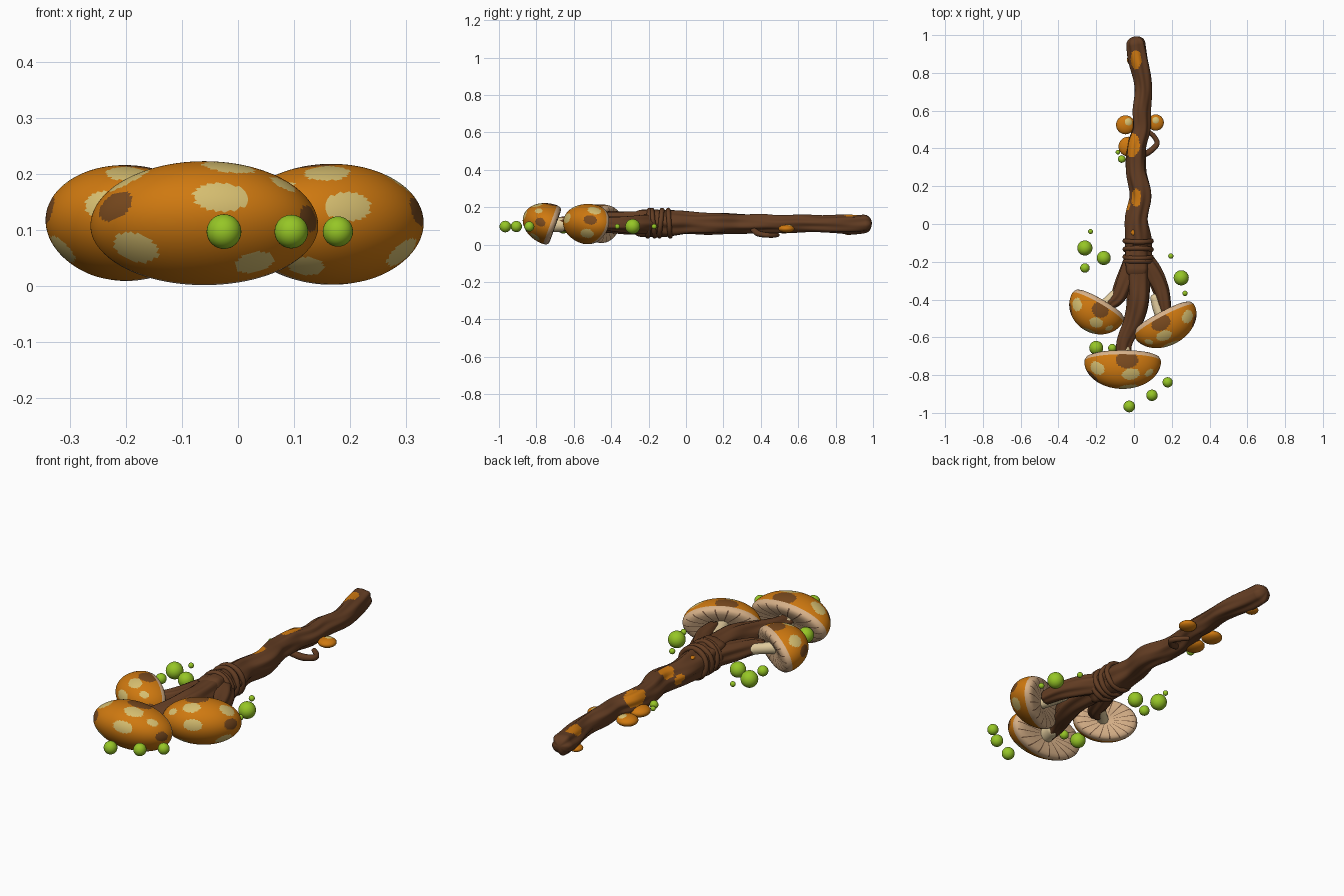
import bpy, bmesh, math
from mathutils import Vector

if "Cube" in bpy.data.objects:
    bpy.data.objects.remove(bpy.data.objects["Cube"])

def srgb(name, r, g, b):
    m = bpy.data.materials.new(name)
    m.diffuse_color = [((c / 255 + .055) / 1.055) ** 2.4 for c in (r, g, b)] + [1]
    m.use_nodes = True
    m.node_tree.nodes["Principled BSDF"].inputs["Base Color"].default_value = m.diffuse_color
    return m

BARK = srgb("bark brown", 99, 61, 35)
ORANGE = srgb("cap orange", 207, 121, 16)
PALE = srgb("pale yellow spot", 214, 190, 112)
BROWN = srgb("cap brown patch", 122, 74, 30)
GILL = srgb("gill tan", 214, 176, 136)
LINE = srgb("dark gill line", 112, 82, 60)
STEM = srgb("stem cream", 226, 204, 158)
GREEN = srgb("spore green", 150, 198, 38)

def finish(name, bm, mats):
    bmesh.ops.recalc_face_normals(bm, faces=bm.faces)
    for f in bm.faces:
        f.smooth = True
    me = bpy.data.meshes.new(name)
    bm.to_mesh(me)
    bm.free()
    ob = bpy.data.objects.new(name, me)
    for m in mats:
        me.materials.append(m)
    bpy.context.collection.objects.link(ob)
    return ob

def spline(pts, t):
    # Catmull-Rom through 4-component points (x, y, z, radius)
    n = len(pts) - 1
    i = min(int(t * n), n - 1)
    f = t * n - i
    p = [Vector(pts[max(0, min(n, i + k))]) for k in (-1, 0, 1, 2)]
    return .5 * (2 * p[1] + (p[2] - p[0]) * f + (2 * p[0] - 5 * p[1] + 4 * p[2] - p[3]) * f * f
                 + (3 * p[1] - p[0] - 3 * p[2] + p[3]) * f ** 3)

def tube(name, pts, mats, steps=60, seg=40, ridge=.07, patches=()):
    bm = bmesh.new()
    samples = [spline(pts, i / steps) for i in range(steps + 1)]
    centres = [s.to_3d() for s in samples]
    rings = []
    def ring(c, t, r, s):
        side = t.cross(Vector((0, 0, 1))).normalized()
        up = side.cross(t)
        out = []
        for k in range(seg):
            a = 2 * math.pi * k / seg
            w = 1 + ridge * (math.sin(5 * a + 9 * s) + .6 * math.sin(8 * a - 7 * s + 1)
                             + .4 * math.sin(30 * s + a))
            out.append(bm.verts.new(c + (side * math.cos(a) + up * math.sin(a)) * r * w))
        rings.append(out)
    # rounded ends are added as shrinking rings beyond the path
    for i, c in enumerate(centres):
        t = (centres[min(i + 1, steps)] - centres[max(i - 1, 0)]).normalized()
        r, s = samples[i].w, c.y
        if i == 0:
            for a in (80, 60, 40, 20):
                ring(c - t * r * .8 * math.sin(math.radians(a)), t, r * math.cos(math.radians(a)), s)
        ring(c, t, r, s)
        if i == steps:
            for a in (20, 40, 60, 80):
                ring(c + t * r * .8 * math.sin(math.radians(a)), t, r * math.cos(math.radians(a)), s)
    for A, B in zip(rings, rings[1:]):
        for k in range(seg):
            bm.faces.new((A[k], A[(k + 1) % seg], B[(k + 1) % seg], B[k]))
    bm.faces.new(rings[0])
    bm.faces.new(rings[-1])
    # painted lichen patches
    for f in bm.faces:
        c = f.calc_center_median()
        for x, y, z, rx, ry in patches:
            if ((c.x - x) / rx) ** 2 + ((c.y - y) / ry) ** 2 + ((c.z - z) / .05) ** 2 < 1:
                f.material_index = 1
    return finish(name, bm, mats)

# Spots: (u, v, radius, material index) on the unit dome seen from its tip
SPOTS = [(.22, .7, .24, 1), (.15, .02, .25, 1), (-.68, .6, .25, 1), (-.62, -.62, .25, 1),
         (.45, -.82, .2, 1), (.7, .45, .15, 1), (-.8, .05, .24, 2), (.93, -.05, .2, 2), (.12, .97, .3, 2)]

def cap(name, centre, azim, tilt, rx, rz, h, spots, bulge=.03, seg=144, rows=36):
    a, t = math.radians(azim), math.radians(tilt)
    z = Vector((0, 0, 1))
    d = Vector((math.sin(a), -math.cos(a), 0))
    U = Vector((math.cos(a), math.sin(a), 0))
    W = d * math.cos(t) + z * math.sin(t)
    V = z * math.cos(t) - d * math.sin(t)
    # profile of (radius, height): gilled underside, lip, then dome
    under = [(.1, -bulge * .5), (.25, -bulge * .6), (.5, -bulge * .85), (.75, -bulge), (.88, -bulge * .92),
             (.95, -bulge * .7), (.985, -bulge * .35)]
    dome = [(math.cos(b), h * math.sin(b)) for b in (i / rows * math.pi / 2 for i in range(rows))]
    prof = under + dome
    bm = bmesh.new()
    rings = [[bm.verts.new(Vector(centre) + U * rx * r * math.cos(2 * math.pi * k / seg)
              + V * rz * r * math.sin(2 * math.pi * k / seg) + W * w) for k in range(seg)] for r, w in prof]
    tip = bm.verts.new(Vector(centre) + W * h)
    base = bm.verts.new(Vector(centre) - W * bulge * .4)
    for j in range(len(prof)):
        for k in range(seg):
            k2 = (k + 1) % seg
            if j + 1 < len(prof):
                f = bm.faces.new((rings[j][k], rings[j][k2], rings[j + 1][k2], rings[j + 1][k]))
            else:
                f = bm.faces.new((rings[j][k], rings[j][k2], tip))
            if j < len(under):
                f.material_index = 4 if k % 8 == 0 and 0 < j < 5 else 3
                continue
            q = f.calc_center_median() - Vector(centre)
            n = Vector((q.dot(U) / rx, q.dot(V) / rz, q.dot(W) / h))
            for u, v, r, m in spots:
                s = Vector((u, v, math.sqrt(max(0, 1 - u * u - v * v))))
                if (n - s).length < r:
                    f.material_index = m
                    break
    for k in range(seg):
        bm.faces.new((rings[0][k], base, rings[0][(k + 1) % seg])).material_index = 3
    return finish(name, bm, [ORANGE, PALE, BROWN, GILL, LINE])

def ball(name, loc, r, mat, flat=1.0):
    bm = bmesh.new()
    bmesh.ops.create_uvsphere(bm, u_segments=32, v_segments=16, radius=r)
    for v in bm.verts:
        v.co.z *= flat
        v.co += Vector(loc)
    return finish(name, bm, [mat])

# Gnarled shaft
tube("shaft", [(.01, .955, .115, .048), (.025, .87, .108, .05), (.05, .72, .11, .044), (.038, .6, .112, .047),
               (.04, .5, .112, .046), (.012, .4, .113, .05), (.012, .28, .113, .052), (.036, .15, .113, .056),
               (.015, .02, .113, .058), (.02, -.1, .113, .068), (.02, -.24, .117, .07)],
     [BARK, ORANGE], steps=150, patches=[(-.015, .42, .155, .045, .065), (.01, .14, .165, .03, .045),
                                         (.01, .87, .155, .03, .05), (-.045, .1, .11, .03, .035)])
# Three branches
tube("middle_branch", [(.02, -.18, .12, .06), (.025, -.38, .12, .058), (-.005, -.52, .115, .05),
                       (-.05, -.63, .11, .04), (-.06, -.72, .107, .036)], [BARK])
tube("left_branch", [(0, -.18, .11, .05), (-.04, -.28, .11, .048), (-.08, -.38, .11, .04),
                     (-.12, -.42, .11, .032)], [BARK])
tube("right_branch", [(.04, -.18, .11, .05), (.1, -.26, .11, .048), (.145, -.35, .11, .042),
                      (.163, -.45, .11, .034)], [BARK])
# Pale stems joining branches to caps
tube("left_stem", [(-.1, -.375, .11, .028), (-.14, -.41, .11, .026), (-.18, -.45, .11, .03)], [STEM], 12, 24, 0)
tube("right_stem", [(.112, -.39, .11, .026), (.125, -.44, .11, .028), (.15, -.5, .11, .032)], [STEM], 12, 24, 0)
tube("middle_stem", [(-.05, -.66, .107, .038), (-.06, -.75, .107, .042)], [STEM], 12, 24, 0)

# Large mushroom caps
mirror = [(-u, v, r, m) for u, v, r, m in SPOTS]
cap("middle_cap", (-.06, -.727, .107), 0, 20, .203, .11, .15, SPOTS)
cap("left_cap", (-.192, -.442, .11), -30, 14, .155, .103, .14, SPOTS)
cap("right_cap", (.16, -.512, .108), 28, 14, .18, .108, .135, mirror)

# Binding rings below the fork
for i, (y, rot) in enumerate([(-.09, 4), (-.135, -6), (-.175, 6), (-.2, -3)]):
    bpy.ops.mesh.primitive_torus_add(location=(.022, y, .115), rotation=(math.radians(90 + rot), math.radians(rot), 0),
                                     major_radius=.07, minor_radius=.013, major_segments=40, minor_segments=12)
    ob = bpy.context.object
    ob.name = "binding_ring_%d" % (i + 1)
    ob.data.materials.append(BARK)
    bpy.ops.object.shade_smooth()

# Side twig curling out of the shaft
tube("twig", [(.04, .36, .08, .016), (.085, .385, .06, .016), (.122, .425, .052, .014), (.105, .465, .05, .013),
              (.075, .49, .052, .011)], [BARK], 30, 16, .03)

# Small shelf mushrooms on the shaft
for i, (x, y, z, r) in enumerate([(-.045, .525, .085, .05), (.115, .537, .085, .043), (-.03, .41, .085, .052),
                                  (-.005, .87, .068, .032), (0, -.045, .165, .016)]):
    ball("small_cap_%d" % (i + 1), (x, y, z), r, ORANGE, .5)
ball("small_cap_spot_1", (-.035, .535, .0925), .029, PALE, .65)
ball("small_cap_spot_2", (.115, .545, .0925), .025, PALE, .65)

# Floating green spores
SPORES = [(-.26, -.127, .04), (-.16, -.18, .037), (-.26, -.233, .025), (-.23, -.04, .013), (.195, -.17, .014),
          (.25, -.285, .04), (.27, -.367, .014), (-.2, -.656, .037), (-.115, -.657, .022), (.178, -.838, .027),
          (.095, -.907, .03), (-.025, -.966, .031), (-.065, .344, .02), (-.085, .38, .012)]
for i, (x, y, r) in enumerate(SPORES):
    ball("spore_%d" % (i + 1), (x, y, .097), r, GREEN)
